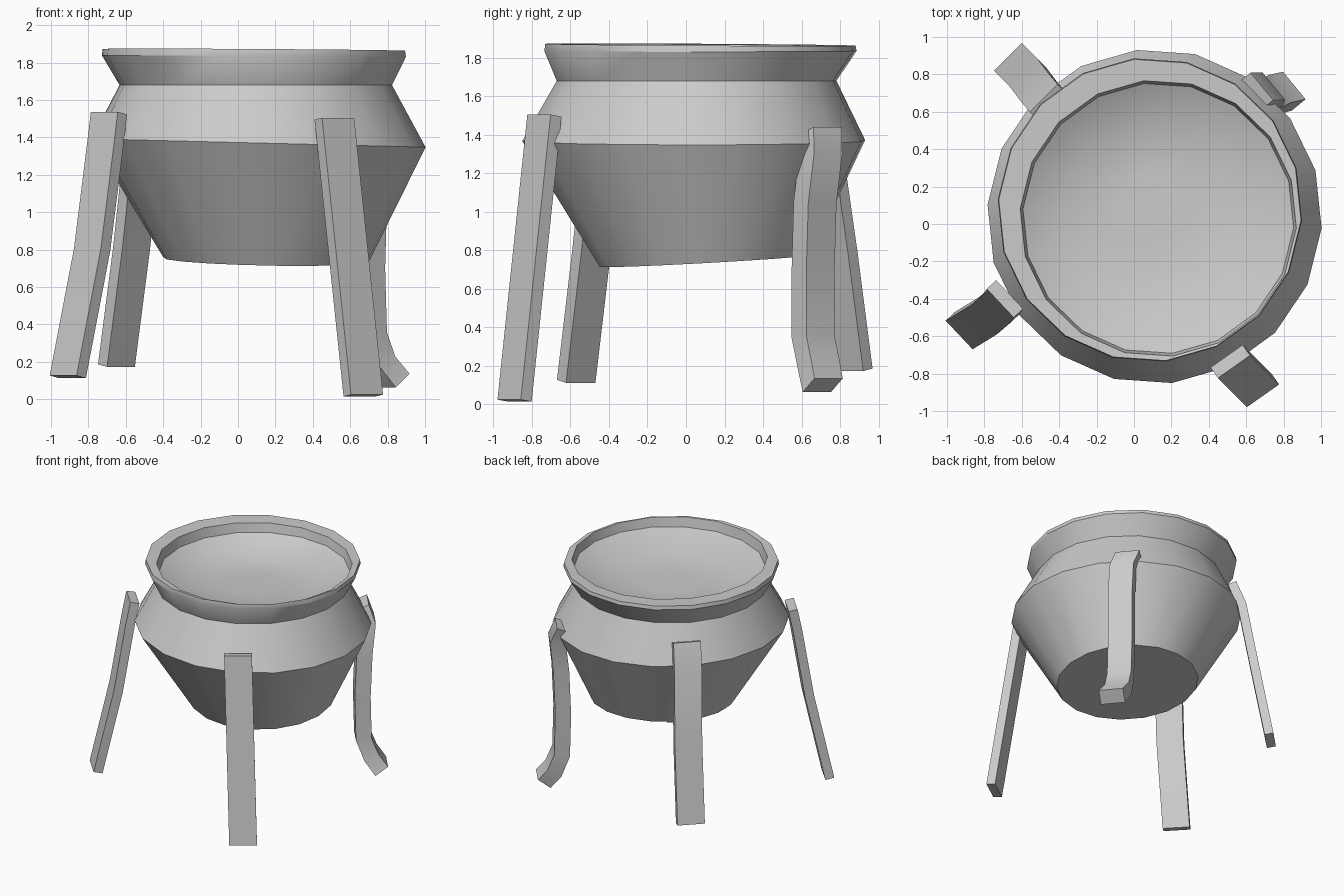
import bpy, bmesh
from math import cos, sin, radians, tau
from mathutils import Vector

if "Cube" in bpy.data.objects:
    bpy.data.objects.remove(bpy.data.objects["Cube"])

SIDES = 18

iron = bpy.data.materials.new("grey_iron")
iron.use_nodes = True
iron.diffuse_color = (0.6, 0.6, 0.6, 1)
iron.node_tree.nodes["Principled BSDF"].inputs["Base Color"].default_value = (0.6, 0.6, 0.6, 1)


def loft(name, rings):
    """Skin a list of equal point rings and cap both ends."""
    bm = bmesh.new()
    loops = [[bm.verts.new(p) for p in ring] for ring in rings]
    for a, b in zip(loops, loops[1:]):
        for i in range(len(a)):
            j = (i + 1) % len(a)
            bm.faces.new((a[i], a[j], b[j], b[i]))
    bm.faces.new(loops[0][::-1])
    bm.faces.new(loops[-1])
    bmesh.ops.recalc_face_normals(bm, faces=bm.faces)
    mesh = bpy.data.meshes.new(name)
    bm.to_mesh(mesh)
    bm.free()
    mesh.materials.append(iron)
    obj = bpy.data.objects.new(name, mesh)
    bpy.context.collection.objects.link(obj)
    bpy.ops.object.select_all(action="DESELECT")
    obj.select_set(True)
    bpy.context.view_layer.objects.active = obj
    bpy.ops.object.shade_smooth_by_angle(angle=radians(30))
    return obj


def tilted_ring(cx, cy, r, z, tilt_x=0, tilt_y=0):
    ring = []
    for i in range(SIDES):
        a = radians(-4) + tau * i / SIDES
        x, y = r * cos(a), r * sin(a)
        ring.append((cx + x, cy + y, z + tilt_x * x + tilt_y * y))
    return ring


# Pot: base, belly, neck, flared rim, then the shallow dished inside
loft("pot", [
    tilted_ring(0.15, 0.10, 0.55, 0.745, -0.02, 0.055),
    tilted_ring(0.11, 0.04, 0.895, 1.37, -0.025),
    tilted_ring(0.095, 0.055, 0.73, 1.68),
    tilted_ring(0.085, 0.075, 0.815, 1.835, -0.005),
    tilted_ring(0.085, 0.075, 0.81, 1.868, -0.006, -0.006),
    tilted_ring(0.13, 0.03, 0.74, 1.865, -0.006, -0.006),
    tilted_ring(0.13, 0.03, 0.725, 1.79),
    tilted_ring(0.09, 0.05, 0.49, 1.69, 0, -0.02),
    tilted_ring(0.09, 0.05, 0.2, 1.68),
])


def leg(name, path, width_dir, width=0.21, thick=0.07):
    """Flat bar swept along a bent path."""
    pts = [Vector(p) for p in path]
    side = Vector((*width_dir, 0)).normalized()
    rings = []
    for i, p in enumerate(pts):
        along = pts[min(i + 1, len(pts) - 1)] - pts[max(i - 1, 0)]
        out = along.cross(side).normalized()
        rings.append([p + side * (sx * width / 2) + out * (sy * thick / 2)
                      for sx, sy in ((-1, -1), (1, -1), (1, 1), (-1, 1))])
    return loft(name, rings)


# Legs: splayed bars, one with a kicked-out foot
leg("front_left_leg", [(0.515, -0.735, 1.5), (0.67, -0.89, 0.02)], (0.17, 0.12))
leg("front_right_leg", [(-0.69, -0.40, 1.53), (-0.71, -0.43, 1.36),
                        (-0.78, -0.49, 0.8), (-0.91, -0.57, 0.12)], (0.16, -0.17))
leg("back_right_leg", [(-0.46, 0.65, 1.56), (-0.51, 0.71, 1.36),
                       (-0.57, 0.79, 0.8), (-0.65, 0.87, 0.18)], (0.16, 0.16))
leg("back_left_leg", [(0.64, 0.70, 1.42), (0.70, 0.70, 1.3), (0.69, 0.67, 1.05),
                      (0.68, 0.66, 0.7), (0.69, 0.66, 0.35), (0.74, 0.69, 0.2),
                      (0.82, 0.71, 0.1)], (-0.14, 0.17), 0.19, 0.12)
